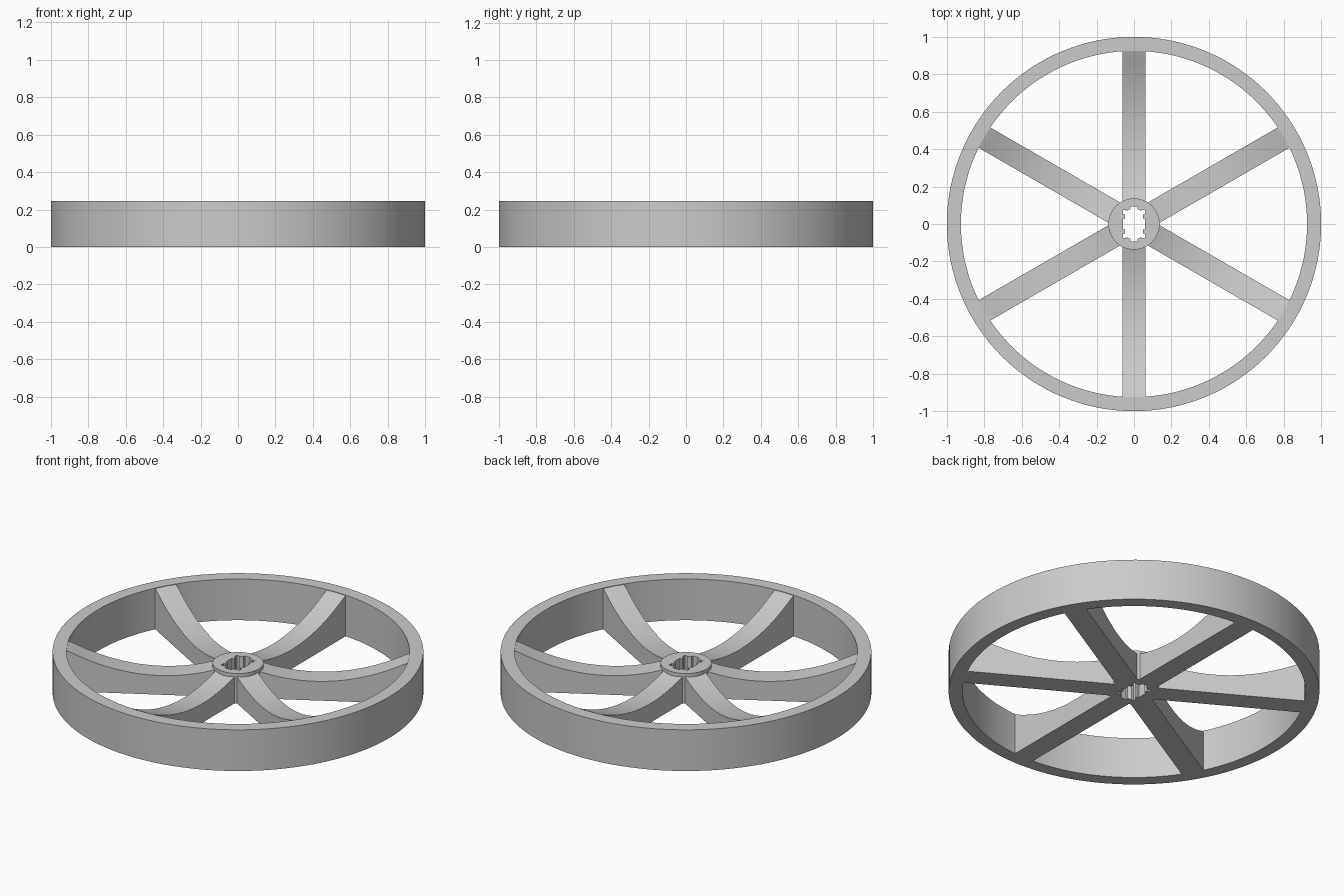
import bpy, bmesh, math
from mathutils import Matrix, Vector

RIM_R, RIM_IN, RIM_H = 1.0, 0.925, 0.245
HUB_R, HUB_H = 0.137, 0.178
SPOKE_W = 0.125

if "Cube" in bpy.data.objects:
    bpy.data.objects.remove(bpy.data.objects["Cube"], do_unlink=True)

grey = bpy.data.materials.new("light grey plastic")
grey.use_nodes = True
grey.diffuse_color = (0.6, 0.6, 0.6, 1)
grey.node_tree.nodes["Principled BSDF"].inputs["Base Color"].default_value = (0.6, 0.6, 0.6, 1)


def circle(r, n):
    return [Vector((r * math.cos(math.tau * i / n), r * math.sin(math.tau * i / n), 0))
            for i in range(n)]


def prism(name, outlines, depth, turn=0):
    """Fill closed outlines (inner ones become holes) and extrude them by depth."""
    bm = bmesh.new()
    for pts in outlines:
        vs = [bm.verts.new(p) for p in pts]
        for a, b in zip(vs, vs[1:] + vs[:1]):
            bm.edges.new((a, b))
    bmesh.ops.triangle_fill(bm, edges=bm.edges[:], use_beauty=True,
                            normal=Vector(depth).normalized())
    ext = bmesh.ops.extrude_face_region(bm, geom=bm.faces[:])["geom"]
    bmesh.ops.translate(bm, vec=depth,
                        verts=[g for g in ext if isinstance(g, bmesh.types.BMVert)])
    bmesh.ops.recalc_face_normals(bm, faces=bm.faces[:])
    bm.transform(Matrix.Rotation(turn, 4, "Z"))
    mesh = bpy.data.meshes.new(name)
    bm.to_mesh(mesh)
    bm.free()
    mesh.materials.append(grey)
    obj = bpy.data.objects.new(name, mesh)
    bpy.context.collection.objects.link(obj)
    bpy.ops.object.select_all(action="DESELECT")
    obj.select_set(True)
    bpy.context.view_layer.objects.active = obj
    bpy.ops.object.shade_smooth_by_angle(angle=math.radians(30))
    return obj


# Rim
prism("rim", [circle(RIM_R, 128), circle(RIM_IN, 128)], (0, 0, RIM_H))

# Hub with a keyed through hole, mirrored from one quadrant
quadrant = [(0.06, 0.03), (0.048, 0.03), (0.048, 0.05), (0.06, 0.05), (0.06, 0.075),
            (0.04, 0.075), (0.04, 0.068), (0.02, 0.08), (0.02, 0.093)]
half = quadrant + [(-x, y) for x, y in reversed(quadrant)]
keyhole = [Vector((x, y, 0)) for x, y in half + [(-x, -y) for x, y in half]]
prism("hub", [circle(HUB_R, 64), keyhole], (0, 0, HUB_H))

# Six spokes with a dished upper edge
START, END, STEPS = 0.123, 0.93, 28
dish = []
for i in range(STEPS + 1):
    r = END + (START - END) * i / STEPS
    dish.append((r, min(0.114 + 0.514 * (r - 0.42) ** 2, RIM_H - 0.0005)))
side = [Vector((x, -SPOKE_W / 2, z)) for x, z in [(START, 0), (END, 0)] + dish]
for k in range(6):
    prism(f"spoke_{k + 1}", [side], (0, SPOKE_W, 0), math.radians(30 + 60 * k))
